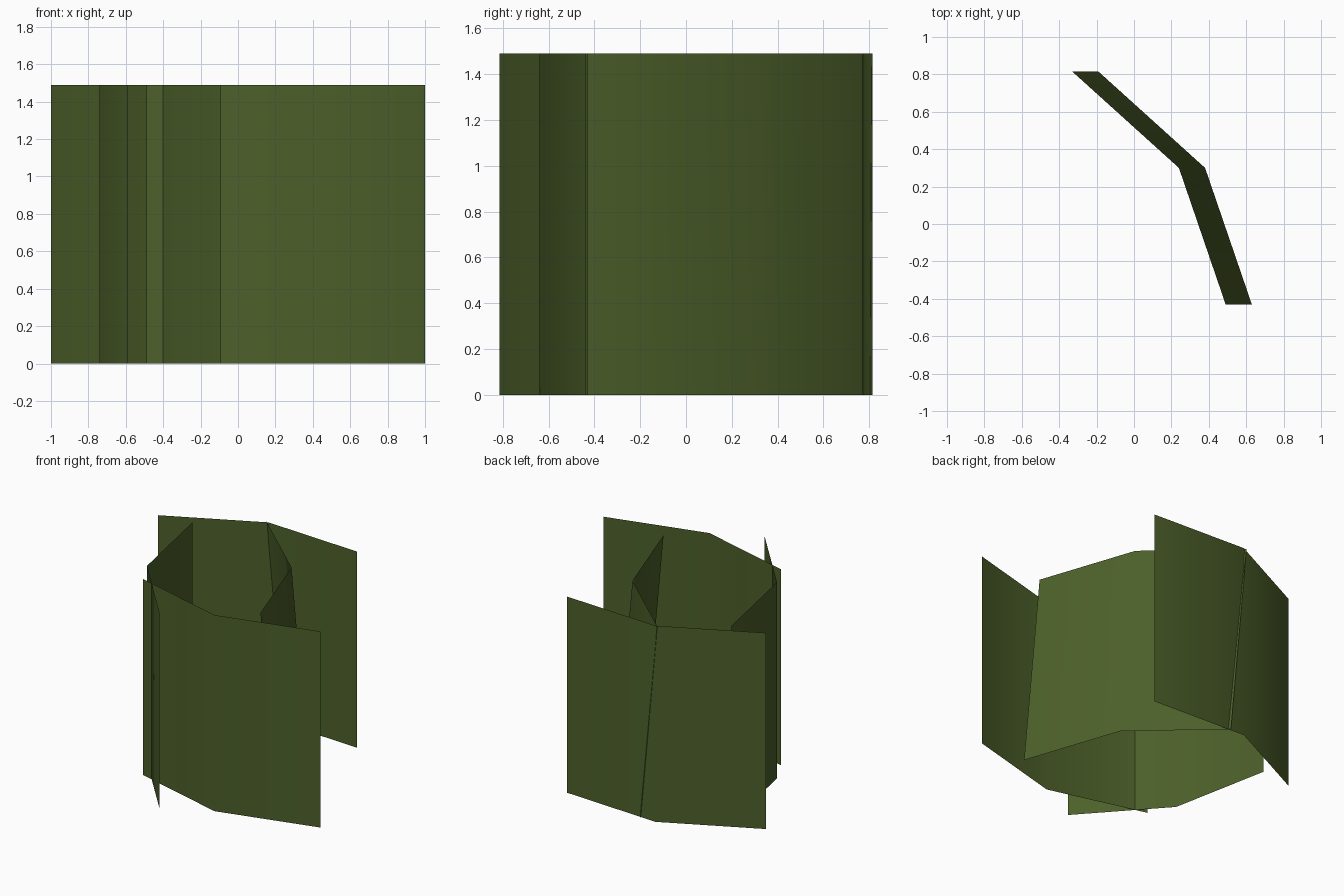
import bpy
import bmesh

if "Cube" in bpy.data.objects:
    bpy.data.objects.remove(bpy.data.objects["Cube"])

HEIGHT = 1.49

green = bpy.data.materials.new("grass green")
green.diffuse_color = (0.074, 0.117, 0.023, 1.0)
green.use_nodes = True
green.node_tree.nodes["Principled BSDF"].inputs["Base Color"].default_value = green.diffuse_color


def grass_card(name, outline, lean=0.0):
    """Single-sided upright sheet, bent along a three-point ground line."""
    bm = bmesh.new()
    low = [bm.verts.new((x, y, 0)) for x, y in outline]
    high = [bm.verts.new((x + lean, y, HEIGHT)) for x, y in outline]
    for i in range(len(outline) - 1):
        face = bm.faces.new((low[i], low[i + 1], high[i + 1], high[i]))
        face.smooth = True
    mesh = bpy.data.meshes.new(name)
    bm.to_mesh(mesh)
    bm.free()
    mesh.materials.append(green)
    obj = bpy.data.objects.new(name, mesh)
    bpy.context.collection.objects.link(obj)
    return obj


# Four bent cards arranged around the middle of the tuft
grass_card("front_grass_card", [(-0.49, -0.44), (0.25, -0.64), (1.0, -0.44)])
grass_card("back_grass_card", [(0.46, 0.77), (-0.31, 0.81), (-1.0, 0.47)])
grass_card("left_grass_card", [(-0.74, 0.51), (-0.59, -0.25), (-0.09, -0.815)])
# The right card leans inward at the top
grass_card("right_grass_card", [(0.63, -0.43), (0.38, 0.30), (-0.19, 0.815)], lean=-0.14)
